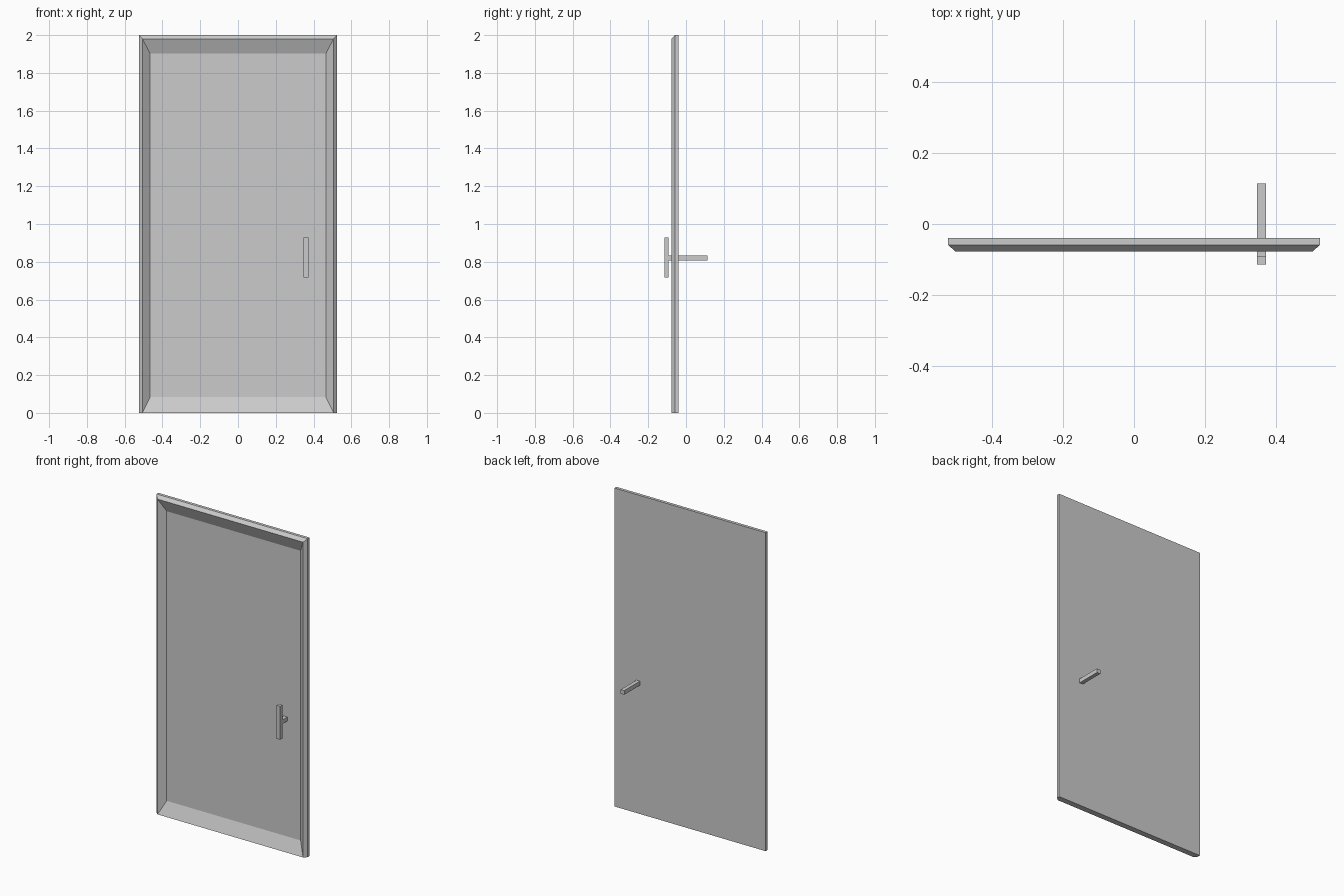
import bpy, bmesh

if "Cube" in bpy.data.objects:
    bpy.data.objects.remove(bpy.data.objects["Cube"])


def finish(name, bm):
    bmesh.ops.recalc_face_normals(bm, faces=bm.faces)
    mesh = bpy.data.meshes.new(name)
    bm.to_mesh(mesh)
    bm.free()
    obj = bpy.data.objects.new(name, mesh)
    bpy.context.collection.objects.link(obj)
    return obj


def box(name, lo, hi):
    bm = bmesh.new()
    bmesh.ops.create_cube(bm, size=1)
    for v in bm.verts:
        v.co = [(a + b) / 2 + c * (b - a) for a, b, c in zip(lo, hi, v.co)]
    return finish(name, bm)


# Door leaf: nested rectangular rings (half width, y, bottom z, top z)
# back edge -> side edge -> front ridge -> recessed panel
rings = [
    (0.525, -0.040, 0.0, 2.0),
    (0.525, -0.059, 0.0, 2.0),
    (0.506, -0.077, 0.0, 1.98),
    (0.465, -0.043, 0.083, 1.902),
]
bm = bmesh.new()
loops = [[bm.verts.new(p) for p in ((-w, y, z0), (w, y, z0), (w, y, z1), (-w, y, z1))]
         for w, y, z0, z1 in rings]
for a, b in zip(loops, loops[1:]):
    for i in range(4):
        # The bottom is one flat face, added below
        if i == 0 and b is not loops[-1]:
            continue
        j = (i + 1) % 4
        bm.faces.new((a[i], a[j], b[j], b[i]))
bm.faces.new([l[0] for l in loops[:3]] + [l[1] for l in reversed(loops[:3])])
bm.faces.new(loops[0])
bm.faces.new(loops[-1])
finish("door_leaf", bm)

# Handle: vertical grip in front, square bar passing through the leaf
box("handle_grip", (0.348, -0.115, 0.718), (0.373, -0.092, 0.928))
box("handle_bar", (0.348, -0.092, 0.808), (0.373, 0.115, 0.834))
